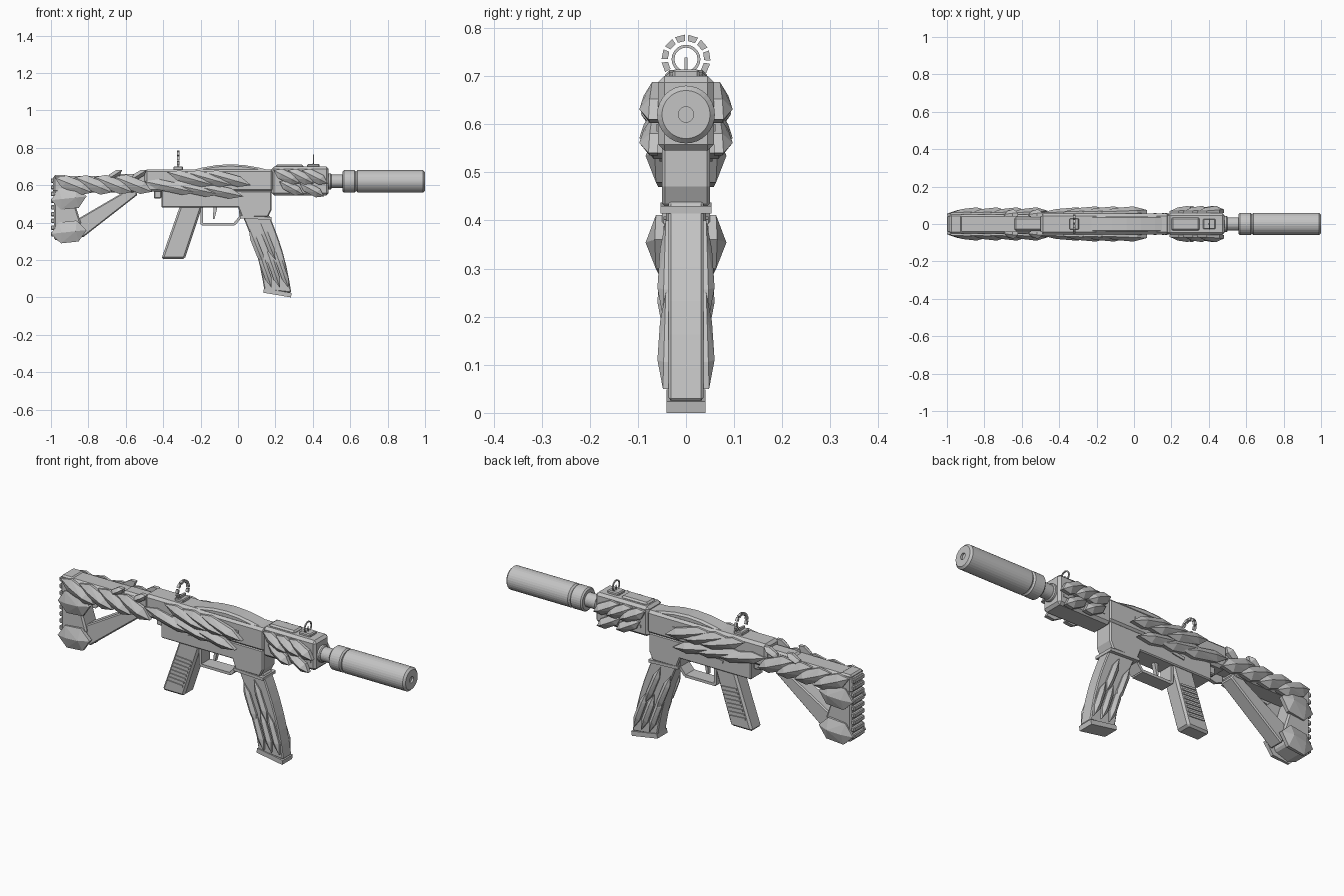
import bpy, bmesh, math
from mathutils import Vector

if "Cube" in bpy.data.objects:
    bpy.data.objects.remove(bpy.data.objects["Cube"], do_unlink=True)

GREY = (0.55, 0.55, 0.55, 1)
plain_grey = bpy.data.materials.new("plain grey")
plain_grey.use_nodes = True
plain_grey.diffuse_color = GREY
for node in plain_grey.node_tree.nodes:
    if node.type == 'BSDF_PRINCIPLED':
        node.inputs["Base Color"].default_value = GREY

BORE_HEIGHT = 0.62
SIGHT_HEIGHT = 0.735


def finish(name, bm, bevel=0):
    bmesh.ops.recalc_face_normals(bm, faces=bm.faces)
    mesh = bpy.data.meshes.new(name)
    bm.to_mesh(mesh)
    bm.free()
    mesh.materials.append(plain_grey)
    obj = bpy.data.objects.new(name, mesh)
    bpy.context.collection.objects.link(obj)
    if bevel:
        modifier = obj.modifiers.new("Bevel", 'BEVEL')
        modifier.width = bevel
        modifier.segments = 1
        modifier.limit_method = 'ANGLE'
        modifier.angle_limit = math.radians(40)


def extrude(bm, corners, offset):
    face = bm.faces.new([bm.verts.new(corner) for corner in corners])
    result = bmesh.ops.extrude_face_region(bm, geom=[face])
    moved = [item for item in result["geom"] if isinstance(item, bmesh.types.BMVert)]
    bmesh.ops.translate(bm, verts=moved, vec=offset)


def prism(name, profile, half, bevel=0):
    """Side profile in x and z, extruded evenly to both sides."""
    bm = bmesh.new()
    extrude(bm, [(x, -half, z) for x, z in profile], (0, 2 * half, 0))
    finish(name, bm, bevel)


def box(name, x, z, half, bevel=0):
    prism(name, [(x[0], z[0]), (x[1], z[0]), (x[1], z[1]), (x[0], z[1])], half, bevel)


def beam(name, start, end, half, widths, bevel=0):
    """Straight bar in the side plane, tapering between two widths."""
    start, end = Vector(start), Vector(end)
    direction = (end - start).normalized()
    across = Vector((-direction.y, direction.x)) / 2
    first, last = across * widths[0], across * widths[-1]
    prism(name, [start - first, end - last, end + last, start + first], half, bevel)


def tube(name, x, radius, chamfer, bore=0.01, sides=32):
    """Chamfered cylinder along x with a recessed hole in its front end."""
    back, front = x
    profile = [(back, radius - chamfer), (back + chamfer, radius),
               (front - chamfer, radius), (front, radius - chamfer),
               (front, bore), (front - chamfer, bore)]
    bm = bmesh.new()
    rings = []
    for px, r in profile:
        angles = [math.tau * i / sides for i in range(sides)]
        rings.append([bm.verts.new((px, r * math.cos(a), BORE_HEIGHT + r * math.sin(a)))
                      for a in angles])
    for near, far in zip(rings, rings[1:]):
        for i in range(sides):
            bm.faces.new((near[i - 1], near[i], far[i], far[i - 1]))
    bm.faces.new(rings[0])
    bm.faces.new(rings[-1])
    finish(name, bm)


def scale_row(name, first, last, count, reach, width, base, lift=0.03):
    """Overlapping faceted plates on both flanks, spaced from first to last."""
    reach = Vector(reach)
    across = Vector((-reach.y, reach.x)).normalized() * width / 2
    bm = bmesh.new()
    for i in range(count):
        start = Vector(first).lerp(Vector(last), i / (count - 1))
        for side in (-1, 1):
            verts = []

            def put(along, sideways, height):
                x, z = start + reach * along + across * sideways
                y = side * (base + lift * height)
                verts.append(bm.verts.new((x, y, z)))

            # stretched hexagon outline, tilted outwards to the tip
            for corner in range(6):
                angle = math.tau * corner / 6
                along = (1 - math.cos(angle)) / 2
                put(along, math.sin(angle), 0)
                put(along, math.sin(angle), (1 + along) / 3)
            put(0.3, 0, 1)
            put(0.7, 0, 1.3)
            bmesh.ops.convex_hull(bm, input=verts)
    loose = [v for v in bm.verts if not v.link_faces]
    bmesh.ops.delete(bm, geom=loose, context='VERTS')
    finish(name, bm)


def ring(name, x, radius, thickness, count, first, last, fill):
    """Blocks standing in a circle around the sight line."""
    bm = bmesh.new()
    step = math.radians(last - first) / count
    for i in range(count):
        begin = math.radians(first) + i * step
        end = begin + step * fill
        inner = radius - thickness
        corners = [(radius, begin), (radius, end), (inner, end), (inner, begin)]
        extrude(bm, [(x, r * math.cos(a), SIGHT_HEIGHT + r * math.sin(a))
                     for r, a in corners], (thickness, 0, 0))
    finish(name, bm)


# suppressor and barrel
tube("suppressor", x=(0.63, 1), radius=0.06, chamfer=0.01, bore=0.016)
tube("suppressor_collar", x=(0.56, 0.63), radius=0.06, chamfer=0.007)
tube("barrel", x=(0.46, 0.58), radius=0.036, chamfer=0.004)
tube("barrel_collar", x=(0.46, 0.5), radius=0.043, chamfer=0.005)

# handguard
box("handguard", x=(0.18, 0.485), z=(0.545, 0.7), half=0.058, bevel=0.013)
box("handguard_rail", x=(0.2, 0.35), z=(0.69, 0.71), half=0.035, bevel=0.008)
box("handguard_slot_trim", x=(0.22, 0.46), z=(0.585, 0.6), half=0.061)

# receiver
box("upper_receiver", x=(-0.5, 0.19), z=(0.565, 0.685), half=0.055, bevel=0.013)
box("lower_receiver", x=(-0.41, 0.02), z=(0.48, 0.57), half=0.05, bevel=0.005)
prism("magazine_well", [(0, 0.57), (0.18, 0.57), (0.18, 0.47), (0.16, 0.43),
                        (0.02, 0.43), (0, 0.48)], half=0.05, bevel=0.006)
beam("magazine_well_lip", (0.01, 0.43), (0.18, 0.422), half=0.053, widths=[0.015])
box("ejection_port_trim", x=(-0.07, 0.04), z=(0.6, 0.64), half=0.058)
beam("selector_lever", (-0.25, 0.53), (-0.18, 0.54), half=0.055, widths=[0.015])
box("rear_catch", x=(-0.45, -0.41), z=(0.53, 0.57), half=0.03, bevel=0.005)

# rounded cover along the top of the receiver
steps = 6
arch = [(-0.27 + 0.46 * i / steps, 0.675 + 0.037 * math.sin(math.pi * i / steps))
        for i in range(steps + 1)]
prism("top_cover", arch, half=0.044, bevel=0.01)

# trigger and guard
guard_path = [(-0.193, 0.485), (-0.193, 0.391), (-0.02, 0.391), (0.013, 0.43), (0.013, 0.485)]
for part, start, end in zip(("rear", "bottom", "ramp", "front"), guard_path, guard_path[1:]):
    beam("trigger_guard_" + part, start, end, half=0.036, widths=[0.014])
beam("trigger", (-0.12, 0.485), (-0.13, 0.42), half=0.01, widths=[0.02, 0.01])

# pistol grip with ribbed flanks
prism("grip", [(-0.31, 0.49), (-0.19, 0.49), (-0.285, 0.205), (-0.41, 0.205)],
      half=0.042, bevel=0.01)
for i in range(8):
    centre = Vector((-0.33, 0.26)) + Vector((0.007, 0.02)) * i
    span = Vector((0.043, -0.003))
    beam("grip_rib_%d" % (i + 1), centre - span, centre + span, half=0.047, widths=[0.01])

# magazine bending forwards as it drops
front_edge, back_edge = [], []
for i in range(steps + 1):
    t = i / steps
    middle = 0.095 + 0.118 * t + 0.016 * math.sin(math.pi * t)
    front_edge.append((middle + 0.072, 0.44 - 0.415 * t))
    back_edge.append((middle - 0.072, 0.44 - 0.4 * t))
prism("magazine", front_edge + back_edge[::-1], half=0.036, bevel=0.005)
beam("magazine_floor_plate", (0.137, 0.037), (0.285, 0.012), half=0.041, widths=[0.024])

# shoulder stock
box("stock_tube", x=(-0.64, -0.49), z=(0.58, 0.66), half=0.038, bevel=0.01)
box("stock_beam", x=(-0.99, -0.55), z=(0.56, 0.65), half=0.052, bevel=0.012)
beam("stock_strut", (-0.55, 0.57), (-0.86, 0.36), half=0.038, widths=[0.05, 0.1], bevel=0.006)
prism("butt", [(-0.985, 0.655), (-0.92, 0.655), (-0.84, 0.4), (-0.86, 0.32),
               (-0.93, 0.295), (-0.985, 0.31)], half=0.05, bevel=0.008)
for i in range(9):
    bottom = 0.325 + i * 0.036
    box("butt_pad_rib_%d" % (i + 1), x=(-1, -0.97), z=(bottom, bottom + 0.024),
        half=0.043, bevel=0.004)

# overlapping scale armour on both flanks
scale_row("stock_scales", (-0.98, 0.64), (-0.66, 0.645), count=4,
          reach=(0.2, -0.08), width=0.08, base=0.05)
scale_row("stock_boulders", (-1, 0.52), (-1, 0.34), count=2,
          reach=(0.19, 0.02), width=0.13, base=0.045)
scale_row("stock_crest_scales", (-0.7, 0.63), (-0.57, 0.63), count=2,
          reach=(0.08, 0.05), width=0.04, base=0.04)
scale_row("upper_receiver_scales", (-0.38, 0.67), (-0.18, 0.67), count=3,
          reach=(0.25, -0.07), width=0.065, base=0.055)
scale_row("lower_receiver_scales", (-0.5, 0.62), (-0.25, 0.6), count=3,
          reach=(0.28, -0.06), width=0.065, base=0.05)
scale_row("upper_handguard_scales", (0.19, 0.68), (0.34, 0.68), count=3,
          reach=(0.14, -0.07), width=0.065, base=0.058)
scale_row("lower_handguard_scales", (0.22, 0.62), (0.33, 0.61), count=2,
          reach=(0.13, -0.07), width=0.06, base=0.058)
scale_row("upper_magazine_scales", (0.06, 0.37), (0.12, 0.4), count=2,
          reach=(0.08, -0.2), width=0.04, base=0.036, lift=0.018)
scale_row("lower_magazine_scales", (0.11, 0.25), (0.2, 0.25), count=3,
          reach=(0.07, -0.2), width=0.04, base=0.036, lift=0.018)

# sights
box("rear_sight_base", x=(-0.345, -0.295), z=(0.68, 0.7), half=0.03, bevel=0.004)
box("rear_sight_stem", x=(-0.325, -0.315), z=(0.69, 0.712), half=0.022)
ring("rear_sight_stones", x=-0.325, radius=0.051, thickness=0.013,
     count=8, first=-35, last=220, fill=0.75)
box("front_sight_base", x=(0.37, 0.435), z=(0.69, 0.714), half=0.028, bevel=0.005)
ring("front_sight_ring", x=0.4, radius=0.03, thickness=0.006,
     count=20, first=0, last=360, fill=1)
beam("front_sight_post", (0.403, 0.71), (0.403, 0.738), half=0.003, widths=[0.008, 0.002])
